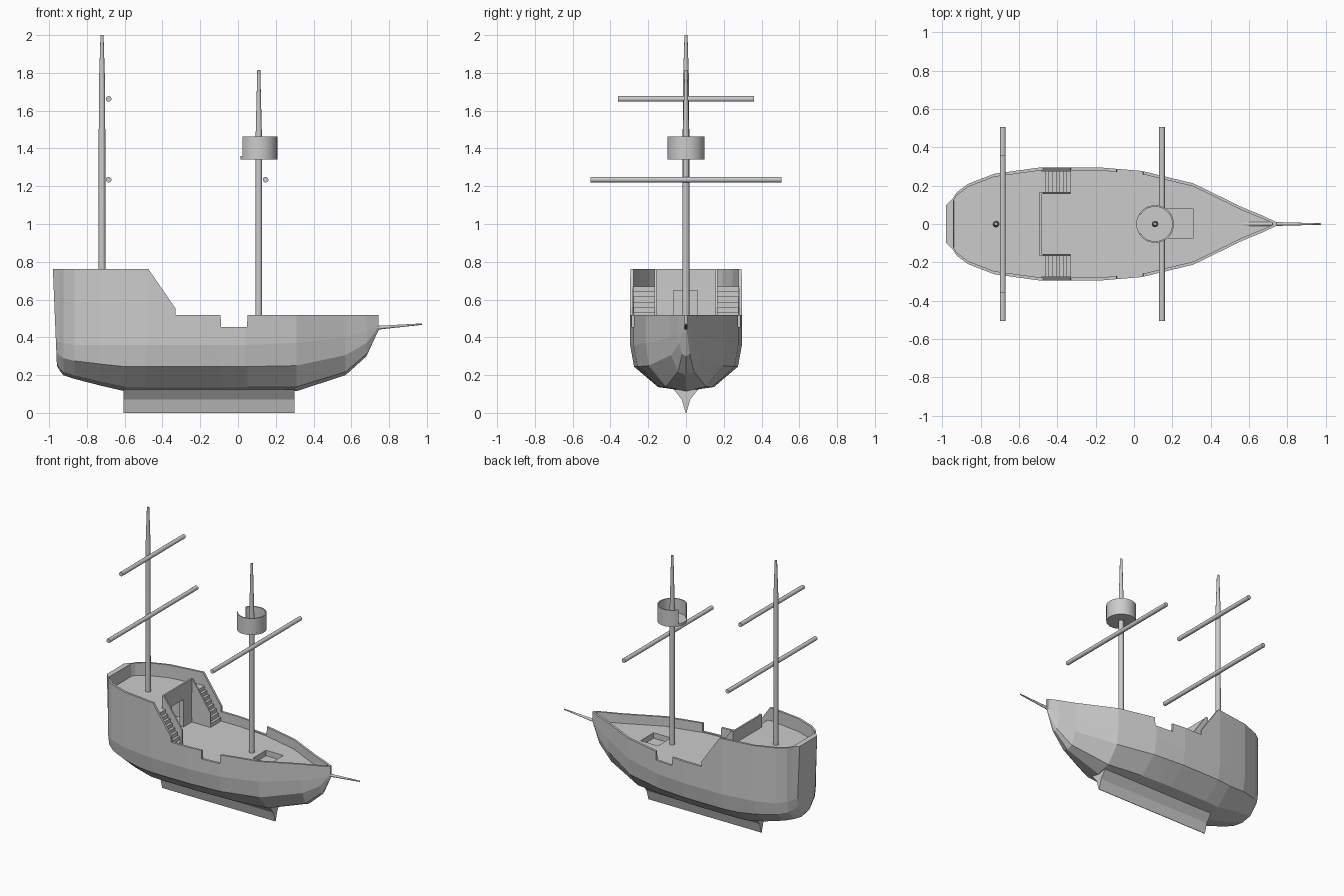
import bpy, bmesh, math
from mathutils import Vector

if "Cube" in bpy.data.objects:
    bpy.data.objects.remove(bpy.data.objects["Cube"])


def make(name, verts, faces):
    bm = bmesh.new()
    vs = [bm.verts.new(v) for v in verts]
    for f in faces:
        bm.faces.new([vs[i] for i in f])
    bmesh.ops.remove_doubles(bm, verts=bm.verts, dist=1e-5)
    bmesh.ops.recalc_face_normals(bm, faces=bm.faces)
    me = bpy.data.meshes.new(name)
    bm.to_mesh(me)
    bm.free()
    ob = bpy.data.objects.new(name, me)
    bpy.context.collection.objects.link(ob)
    return ob


def loft(name, rings, closed=False):
    n, m = len(rings[0]), len(rings)
    faces = [(r * n + i, r * n + (i + 1) % n, (r + 1) % m * n + (i + 1) % n, (r + 1) % m * n + i)
             for r in range(m if closed else m - 1) for i in range(n)]
    if not closed:
        faces += [tuple(range(n)), tuple(range((m - 1) * n, m * n))]
    return make(name, [p for r in rings for p in r], faces)


def box(name, x0, x1, y0, y1, z0, z1):
    ring = lambda x: [(x, y0, z0), (x, y1, z0), (x, y1, z1), (x, y0, z1)]
    return loft(name, [ring(x0), ring(x1)])


def prism_y(name, profile, y0, y1):
    return loft(name, [[(x, y, z) for x, z in profile] for y in (y0, y1)])


def smooth(ob):
    bpy.ops.object.select_all(action='DESELECT')
    ob.select_set(True)
    bpy.context.view_layer.objects.active = ob
    bpy.ops.object.shade_smooth_by_angle(angle=math.radians(35))


def pole(name, stops, sides=16):
    # round spar through (point, radius) stops
    axis = (Vector(stops[-1][0]) - Vector(stops[0][0])).normalized()
    u = axis.orthogonal().normalized()
    v = axis.cross(u)
    ang = [2 * math.pi * i / sides for i in range(sides)]
    ob = loft(name, [[Vector(p) + r * (math.cos(a) * u + math.sin(a) * v) for a in ang]
                     for p, r in stops])
    smooth(ob)
    return ob


def interp(table, x, k):
    for a, b in zip(table, table[1:]):
        if x <= b[0]:
            t = max(0, (x - a[0]) / (b[0] - a[0]))
            return a[k] + t * (b[k] - a[k])
    return table[-1][k]


# Hull stations: x, half width, bottom z, z where the side turns vertical
HULL = [(-.965, .10, .25, .38), (-.925, .165, .20, .37), (-.865, .21, .18, .36),
        (-.73, .262, .145, .36), (-.6, .28, .115, .36), (-.49, .295, .115, .36),
        (-.19, .296, .115, .36), (.04, .277, .115, .36), (.31, .212, .115, .37),
        (.57, .085, .20, .40), (.68, .04, .30, .43), (.745, .008, .44, .47)]
# Rail height and deck height along x
RAIL = [(-.965, .762), (-.475, .762), (-.332, .555), (-.33, .517), (-.092, .517),
        (-.09, .456), (.048, .456), (.05, .517), (.745, .517)]
DECK = [(-.965, .762), (-.942, .762), (-.94, .67), (-.482, .67), (-.48, .45),
        (.72, .45), (.722, .517), (.745, .517)]


def section(x):
    w, zb, za = (interp(HULL, x, k) for k in (1, 2, 3))
    top, deck = interp(RAIL, x, 1), interp(DECK, x, 1)
    wi = max(w - .016, w * .3)
    half = [(.5 * w, zb + .09 * (za - zb)), (.93 * w, zb + .53 * (za - zb)),
            (w, za), (w, top), (wi, top), (wi, min(deck, top - .0005))]
    pts = [(0, zb)] + half + [(-y, z) for y, z in reversed(half)]
    rake = .015 if x < -.95 else 0
    return [(x - rake * (z - .4) / .36, y, z) for y, z in pts]


xs = sorted({p[0] for p in HULL + RAIL + DECK})
hull = loft("hull", [section(x) for x in xs])

# Cabin room, doorway and deck hatch cut into the hull
for cutter in (box("cabin_cutter", -.84, -.51, -.17, .17, .4505, .65),
               box("door_cutter", -.56, -.44, -.067, .062, .4507, .648),
               box("hatch_cutter", .17, .31, -.073, .077, .41, .6)):
    mod = hull.modifiers.new(cutter.name, 'BOOLEAN')
    mod.operation = 'DIFFERENCE'
    mod.solver = 'EXACT'
    mod.object = cutter
    cutter.hide_render = True
    cutter.hide_set(True)

# Keel wedge
kp = [(.065, .125), (.022, .07), (.002, 0), (-.002, 0), (-.022, .07), (-.065, .125)]
loft("keel", [[(x, y, z) for y, z in kp] for x in (-.605, .3)])

# Rail above the cabin front
box("cabin_rail", -.492, -.48, -.167, .167, .66, .762)

# Two staircases with sloped side panels
N = 8
steps = [(-.485, .445)]
for i in range(N):
    z = .67 - .22 * i / N
    steps += [(-.485 if i == 0 else -.48 + .15 * i / N, z), (-.48 + .15 * (i + 1) / N, z)]
steps.append((-.33, .445))
panel = [(-.485, .445), (-.485, .762), (-.475, .762), (-.332, .555), (-.332, .445)]
for s, side in ((-1, "right"), (1, "left")):
    prism_y("stairs_" + side, steps, s * .165, s * .277)
    prism_y("stair_panel_" + side, panel, s * .157, s * .168)

# Masts, yards and bowsprit
pole("aft_mast", [((-.72, 0, .66), .018), ((-.72, 0, 1.72), .017), ((-.72, 0, 2), .008)])
pole("main_mast", [((.11, 0, .44), .018), ((.11, 0, 1.45), .017), ((.11, 0, 1.815), .008)])
for name, x, z, h in (("aft_lower_yard", -.685, 1.235, .505), ("aft_upper_yard", -.685, 1.662, .36),
                      ("main_yard", .146, 1.235, .505)):
    pole(name, [((x, -h, z), .015), ((x, h, z), .015)], 12)
pole("bowsprit", [((.57, 0, .437), .015), ((.975, 0, .47), .004)], 12)

# Lookout basket: round floor and a wall open towards the stern
pole("lookout_floor", [((.11, 0, 1.342), .098), ((.11, 0, 1.36), .098)], 32)
rings = []
for i in range(31):
    a = math.radians(-150 + 10 * i)
    rings.append([(.11 + r * math.cos(a), r * math.sin(a), z)
                  for r, z in ((.098, 1.35), (.098, 1.462), (.09, 1.462), (.09, 1.35))])
smooth(loft("lookout_wall", rings))
